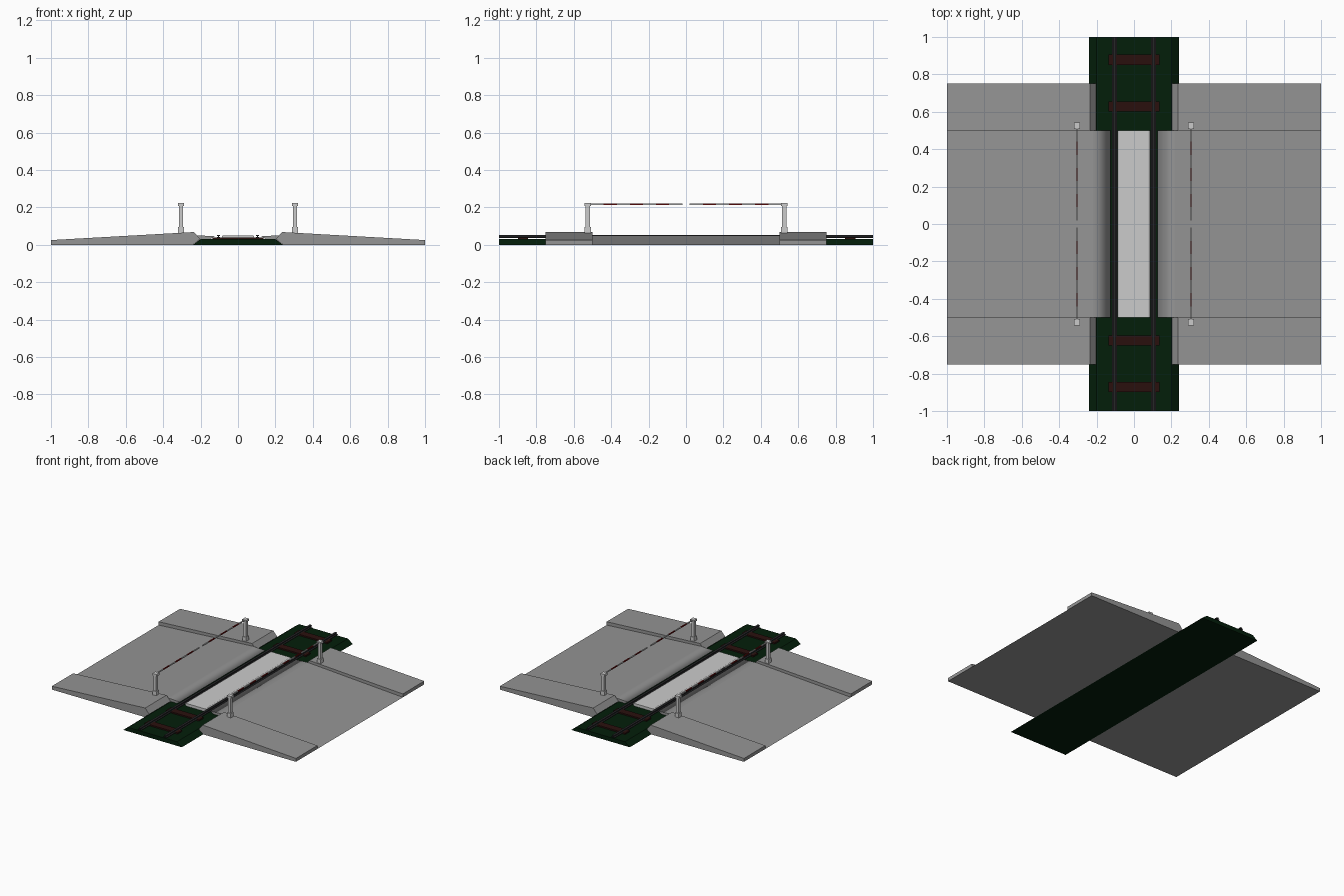
import bpy, bmesh
from mathutils import Vector

if "Cube" in bpy.data.objects:
    bpy.data.objects.remove(bpy.data.objects["Cube"])


def material(name, rgb):
    m = bpy.data.materials.new(name)
    m.diffuse_color = (*rgb, 1)
    m.use_nodes = True
    m.node_tree.nodes["Principled BSDF"].inputs["Base Color"].default_value = m.diffuse_color
    return m


GREEN = material("ballast_green", (0.001, 0.013, 0.003))
BROWN = material("sleeper_brown", (0.023, 0.005, 0.004))
STEEL = material("rail_steel", (0.02, 0.02, 0.022))
RED = material("stripe_red", (0.2, 0.006, 0.006))
ASPHALT = material("asphalt_grey", (0.3, 0.3, 0.3))


def finish(name, bm, mat=None):
    bmesh.ops.recalc_face_normals(bm, faces=bm.faces)
    me = bpy.data.meshes.new(name)
    bm.to_mesh(me)
    bm.free()
    ob = bpy.data.objects.new(name, me)
    bpy.context.collection.objects.link(ob)
    if mat:
        me.materials.append(mat)
    return ob


def prism(name, profile, y0, y1, mat=None, sx=1, soft=()):
    """Extrude an (x, z) outline along y; sx = -1 mirrors it.
    soft lists the outline points whose long edges are shaded smooth."""
    bm = bmesh.new()
    front = [bm.verts.new((sx * x, y0, z)) for x, z in profile]
    back = [bm.verts.new((sx * x, y1, z)) for x, z in profile]
    bm.faces.new(front)
    bm.faces.new(back[::-1])
    n = len(profile)
    for i in range(n):
        j = (i + 1) % n
        bm.faces.new((front[i], back[i], back[j], front[j]))
    if soft:
        for f in bm.faces:
            f.smooth = True
        for e in bm.edges:
            e.smooth = False
        for i in soft:
            bm.edges.get((front[i], back[i])).smooth = True
    return finish(name, bm, mat)


def box(name, center, size, mat=None):
    bm = bmesh.new()
    bmesh.ops.create_cube(bm, size=1)
    bmesh.ops.scale(bm, vec=size, verts=bm.verts)
    bmesh.ops.translate(bm, vec=Vector(center), verts=bm.verts)
    return finish(name, bm, mat)


# Track bed
prism("ballast", [(-0.24, 0), (0.24, 0), (0.2, 0.03), (-0.2, 0.03)], -1, 1, GREEN)
for i in (0, 1, 6, 7):
    box(f"sleeper_{i}", (0, -0.872 + 0.25 * i, 0.034), (0.27, 0.054, 0.012), BROWN)

# Panel between the rails
prism("centre_panel", [(-0.075, 0.03), (0.075, 0.03), (0.087, 0.046), (0.078, 0.05),
                       (-0.078, 0.05), (-0.087, 0.046)], -0.5, 0.5, soft=(2, 5))

rail = [(0.091, 0.036), (0.117, 0.036), (0.117, 0.039), (0.107, 0.041), (0.107, 0.046),
        (0.112, 0.047), (0.112, 0.052), (0.096, 0.052), (0.096, 0.047),
        (0.101, 0.046), (0.101, 0.041), (0.091, 0.039)]
# Road slopes up to the track, with a rounded lip undercut beside the rail
road = [(1, 0), (0.22, 0.05), (0.125, 0.046), (0.15, 0.03), (0.2, 0.03), (0.24, 0)]
walk = [(1, 0), (1, 0.025), (0.235, 0.068), (0.203, 0.03), (0.24, 0)]

for sx, side in ((-1, "left"), (1, "right")):
    prism(f"rail_{side}", rail, -1, 1, STEEL, sx=sx)
    prism(f"road_{side}", road, -0.5, 0.5, ASPHALT, sx=sx, soft=(2,))
    for sy, end in ((-1, "front"), (1, "back")):
        tag = f"{side}_{end}"
        prism(f"sidewalk_{tag}", walk, sy * 0.5, sy * 0.75, ASPHALT, sx=sx)

        # Barrier post: foot, column and head
        x, y = sx * 0.305, sy * 0.525
        box(f"post_foot_{tag}", (x, y, 0.078), (0.03, 0.034, 0.034))
        box(f"post_column_{tag}", (x, y, 0.15), (0.02, 0.024, 0.12))
        box(f"post_head_{tag}", (x, y, 0.214), (0.032, 0.034, 0.016))

        # Striped boom made of alternating segments
        for i in range(7):
            box(f"boom_{tag}_{i}", (x, sy * (0.475 - 0.07 * i), 0.217),
                (0.007, 0.07, 0.008), RED if i % 2 else None)
